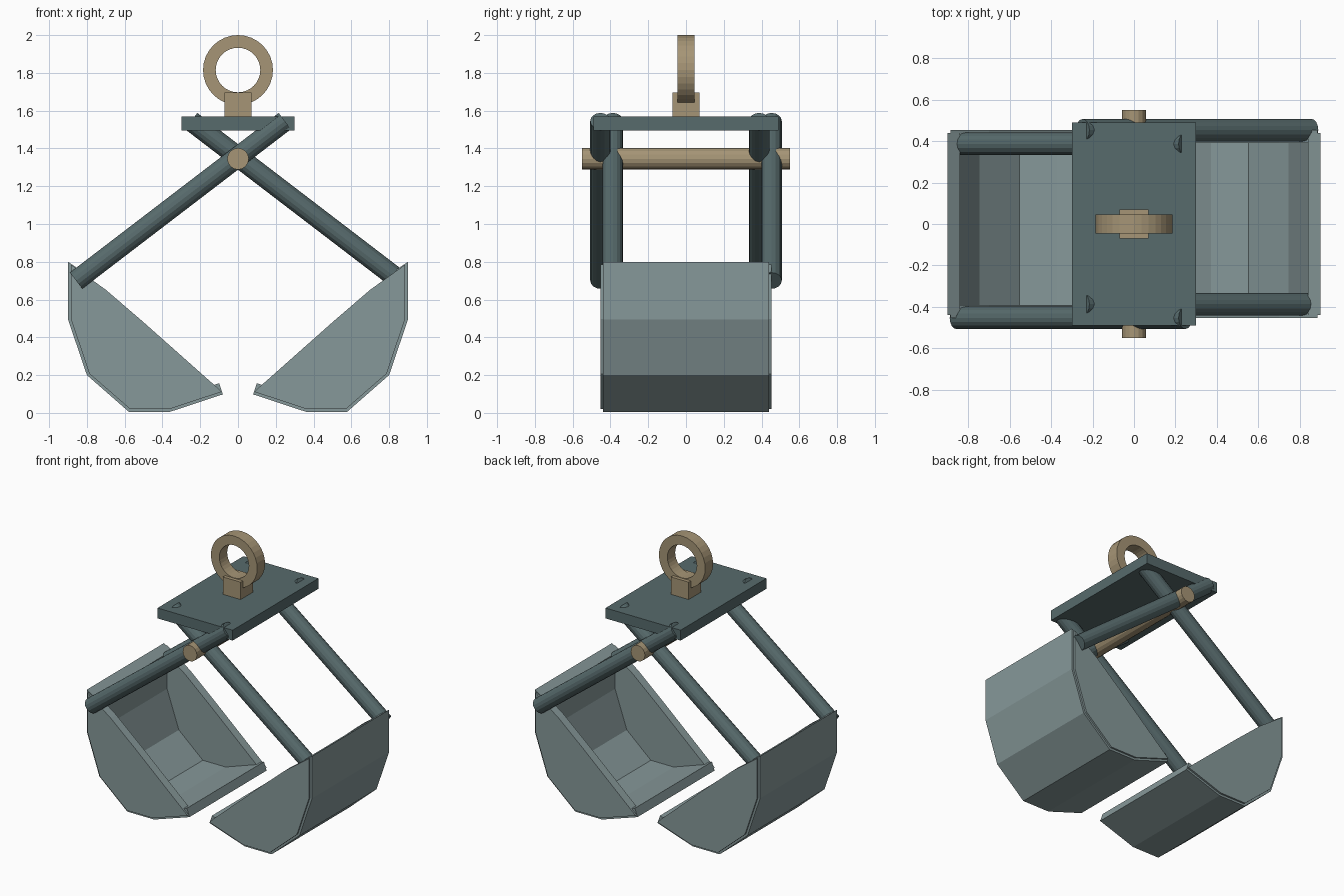
import bpy, bmesh, math
from mathutils import Vector

cube = bpy.data.objects.get("Cube")
if cube:
    bpy.data.objects.remove(cube, do_unlink=True)


def material(name, rgb):
    m = bpy.data.materials.new(name)
    m.use_nodes = True
    m.diffuse_color = (*rgb, 1)
    m.node_tree.nodes["Principled BSDF"].inputs["Base Color"].default_value = (*rgb, 1)
    return m


DARK = material("dark teal steel", (0.095, 0.145, 0.15))
PALE = material("pale teal steel", (0.24, 0.315, 0.32))
BRASS = material("dull brass", (0.38, 0.30, 0.18))


def finish(name, bm, mat):
    bmesh.ops.recalc_face_normals(bm, faces=bm.faces)
    mesh = bpy.data.meshes.new(name)
    bm.to_mesh(mesh)
    bm.free()
    mesh.materials.append(mat)
    ob = bpy.data.objects.new(name, mesh)
    bpy.context.collection.objects.link(ob)
    return ob


def box(name, size, z, mat):
    bm = bmesh.new()
    bmesh.ops.create_cube(bm, size=1)
    bmesh.ops.scale(bm, vec=size, verts=bm.verts)
    bmesh.ops.translate(bm, vec=(0, 0, z), verts=bm.verts)
    return finish(name, bm, mat)


def rod(name, a, b, radius, mat, sides=16):
    a, b = Vector(a), Vector(b)
    bm = bmesh.new()
    bmesh.ops.create_cone(bm, cap_ends=True, segments=sides,
                          radius1=radius, radius2=radius, depth=(b - a).length)
    turn = (b - a).to_track_quat('Z', 'Y').to_matrix()
    bmesh.ops.rotate(bm, matrix=turn, verts=bm.verts)
    bmesh.ops.translate(bm, vec=(a + b) / 2, verts=bm.verts)
    return finish(name, bm, mat)


def slab(name, profile, y0, y1, mat):
    """Extrude an xz outline from y0 to y1."""
    bm = bmesh.new()
    face = bm.faces.new([bm.verts.new((x, y0, z)) for x, z in profile])
    new = bmesh.ops.extrude_face_region(bm, geom=[face])["geom"]
    bmesh.ops.translate(bm, vec=(0, y1 - y0, 0),
                        verts=[v for v in new if isinstance(v, bmesh.types.BMVert)])
    return finish(name, bm, mat)


# Head plate, lug and cross pin
box("head_plate", (0.6, 0.98, 0.075), 1.532, DARK)
box("lifting_lug", (0.142, 0.142, 0.13), 1.63, BRASS)
rod("pivot_pin", (0, -0.55, 1.345), (0, 0.55, 1.345), 0.057, BRASS)

# Lifting ring: a square section spun around the y axis
bm = bmesh.new()
section = [bm.verts.new((r, y, 1.815)) for r, y in
           ((0.118, -0.045), (0.185, -0.045), (0.185, 0.045), (0.118, 0.045))]
edges = [bm.edges.new((section[i], section[(i + 1) % 4])) for i in range(4)]
bmesh.ops.spin(bm, geom=section + edges, cent=(0, 0, 1.815), axis=(0, 1, 0),
               angle=math.tau, steps=32, use_merge=True)
bmesh.ops.remove_doubles(bm, verts=bm.verts, dist=0.0005)
finish("lifting_ring", bm, BRASS)

# Bucket outlines: outer skin, its inner side, and the open edge of the cheeks
OUTER = [(0.9, 0.8), (0.9, 0.495), (0.8, 0.2), (0.577, 0.005), (0.362, 0.005), (0.08, 0.098)]
INNER = [(0.1, 0.157), (0.372, 0.065), (0.554, 0.065), (0.746, 0.233), (0.84, 0.505), (0.84, 0.76)]
CHEEK = [(0.885, 0.785), (0.885, 0.498), (0.787, 0.208), (0.571, 0.02), (0.364, 0.02),
         (0.088, 0.111), (0.1, 0.125), (0.5, 0.48), (0.7, 0.652)]

# Two buckets and two pairs of crossing arms
for side, s in (("left", 1), ("right", -1)):
    def flip(pts):
        return [(s * x, z) for x, z in pts]

    slab(side + "_bucket_shell", flip(OUTER + INNER), -0.44, 0.44, PALE)
    for end, e in (("front", -1), ("back", 1)):
        slab(f"{side}_bucket_{end}_cheek", flip(CHEEK), e * 0.39, e * 0.453, PALE)
        y = e * 0.42 + s * 0.033
        rod(f"{side}_{end}_arm", (s * 0.857, y, 0.70), (s * -0.248, y, 1.545), 0.054, DARK)
